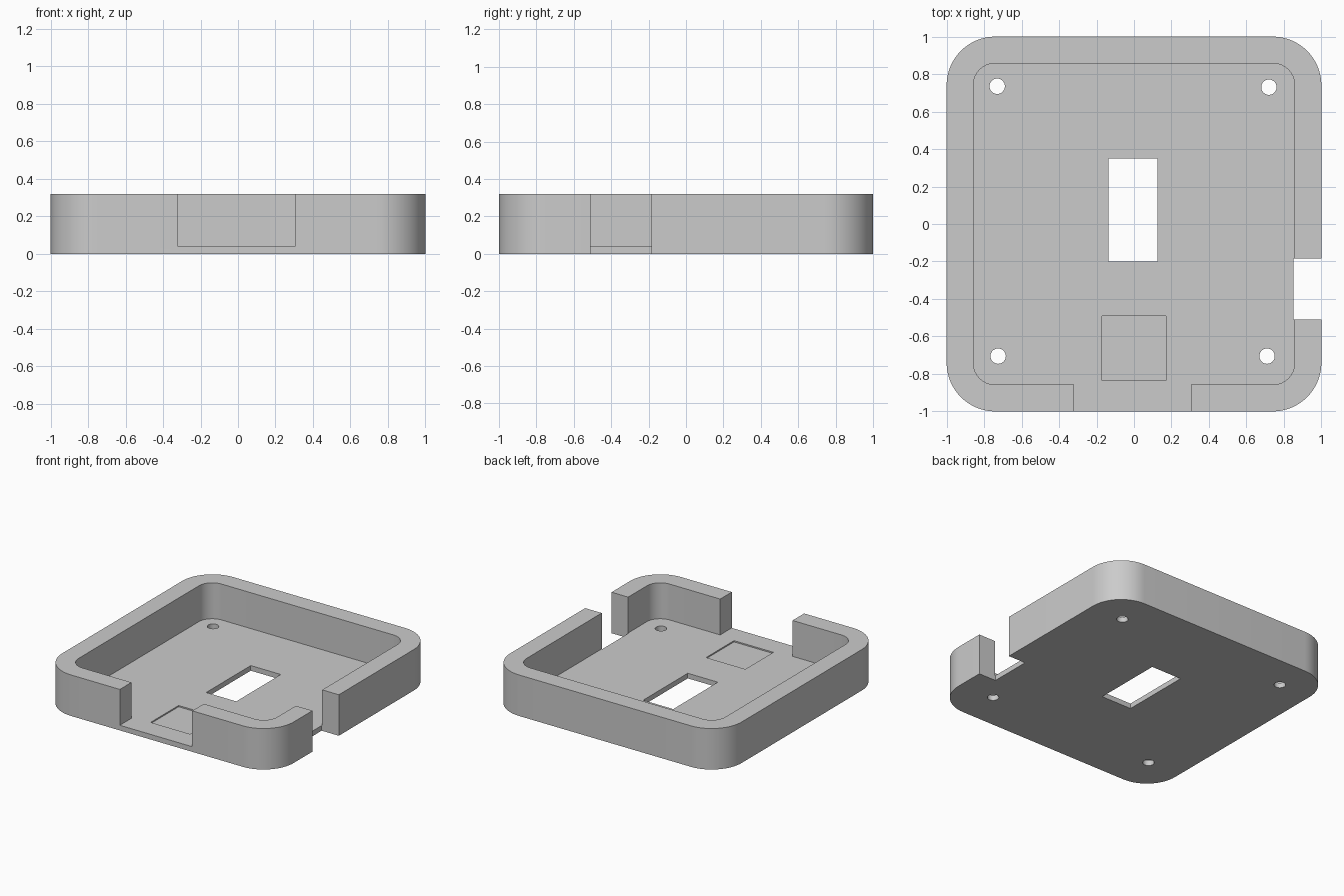
import bpy, bmesh
from math import cos, sin, pi, radians

old = bpy.data.objects.get("Cube")
if old:
    bpy.data.objects.remove(old, do_unlink=True)

HEIGHT, FLOOR = 0.32, 0.04

grey = bpy.data.materials.new("light_grey")
grey.use_nodes = True
grey.diffuse_color = (0.6, 0.6, 0.6, 1)
grey.node_tree.nodes["Principled BSDF"].inputs["Base Color"].default_value = (0.6, 0.6, 0.6, 1)


def prism(name, outline, z0, z1):
    """Extrude a closed outline between two heights."""
    bm = bmesh.new()
    base = bm.faces.new([bm.verts.new((x, y, z0)) for x, y in outline])
    top = bmesh.ops.extrude_face_region(bm, geom=[base])["geom"]
    verts = [v for v in top if isinstance(v, bmesh.types.BMVert)]
    bmesh.ops.translate(bm, verts=verts, vec=(0, 0, z1 - z0))
    bmesh.ops.recalc_face_normals(bm, faces=bm.faces)
    mesh = bpy.data.meshes.new(name)
    bm.to_mesh(mesh)
    bm.free()
    mesh.materials.append(grey)
    obj = bpy.data.objects.new(name, mesh)
    bpy.context.collection.objects.link(obj)
    return obj


def rect(x0, x1, y0, y1):
    return [(x0, y0), (x1, y0), (x1, y1), (x0, y1)]


def circle(cx, cy, r, n=32):
    return [(cx + r * cos(2 * pi * i / n), cy + r * sin(2 * pi * i / n)) for i in range(n)]


def rounded(half, r, steps=16):
    c = half - r
    pts = []
    for k, (sx, sy) in enumerate([(1, 1), (-1, 1), (-1, -1), (1, -1)]):
        for i in range(steps + 1):
            a = pi / 2 * (k + i / steps)
            pts.append((sx * c + r * cos(a), sy * c + r * sin(a)))
    return pts


def cut(target, outline, z0, z1):
    """Subtract a prism from the target and discard the cutter."""
    cutter = prism("cutter", outline, z0, z1)
    cutter.hide_render = True
    mod = target.modifiers.new("cut", "BOOLEAN")
    mod.operation = "DIFFERENCE"
    mod.solver = "EXACT"
    mod.object = cutter
    bpy.context.view_layer.objects.active = target
    bpy.ops.object.modifier_apply(modifier=mod.name)
    bpy.data.objects.remove(cutter, do_unlink=True)


# Tray body with rounded corners
tray = prism("tray", rounded(1.0, 0.26), 0, HEIGHT)

# Inner cavity
cut(tray, rounded(0.857, 0.115), FLOOR, 1)
# Front opening, down to the floor
cut(tray, rect(-0.32, 0.305, -1.2, -0.8), FLOOR, 1)
# Side opening, through the floor too
cut(tray, rect(0.852, 1.2, -0.51, -0.185), -1, 1)
# Central window
cut(tray, rect(-0.135, 0.125, -0.2, 0.35), -1, 1)
# Shallow square recess near the front
cut(tray, rect(-0.17, 0.17, -0.835, -0.49), FLOOR - 0.01, 1)
# Screw holes
for x, y in [(-0.73, 0.735), (0.72, 0.73), (-0.725, -0.705), (0.71, -0.705)]:
    cut(tray, circle(x, y, 0.041), -1, 0.2)

bpy.ops.object.select_all(action="DESELECT")
tray.select_set(True)
bpy.context.view_layer.objects.active = tray
bpy.ops.object.shade_smooth_by_angle(angle=radians(30))
